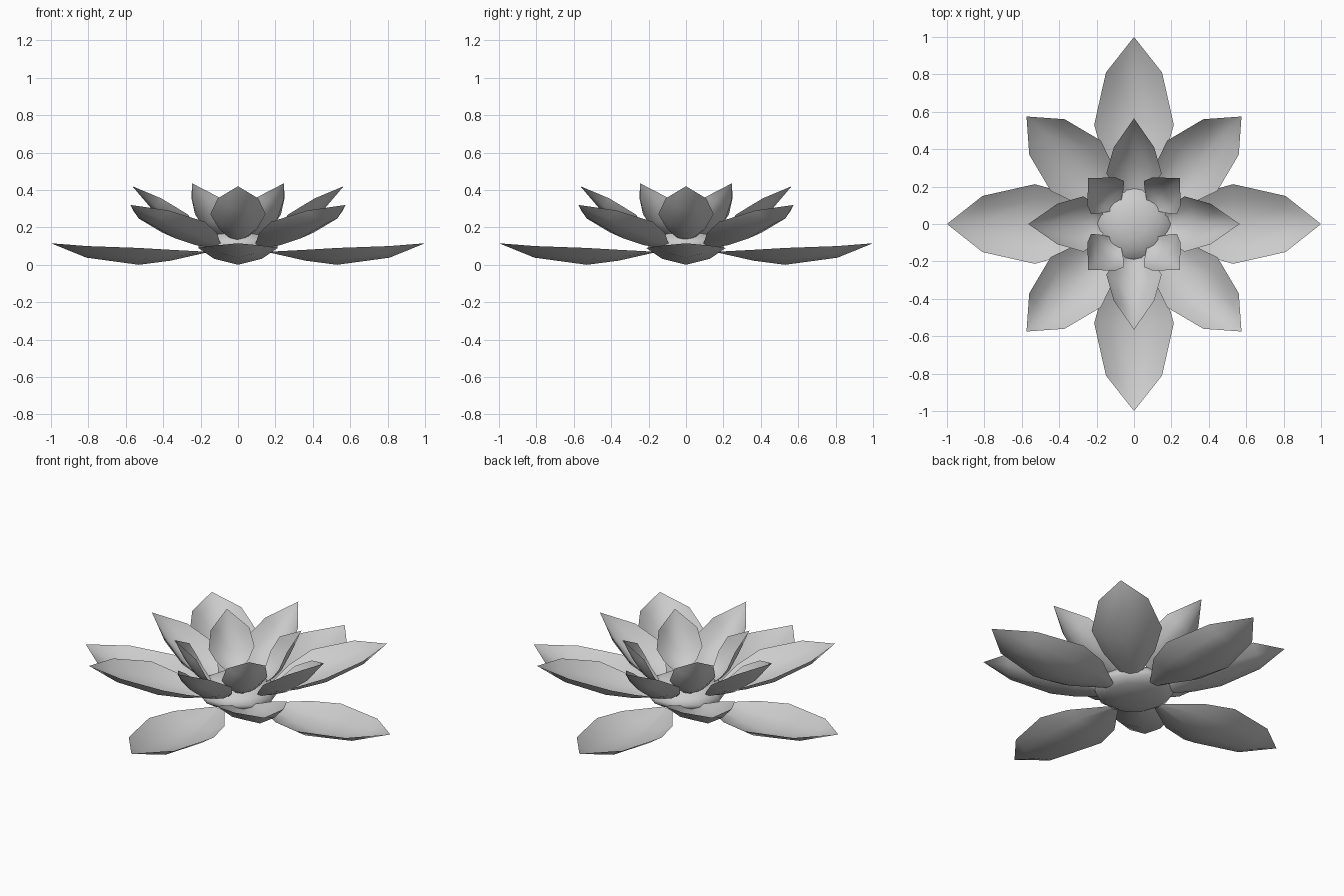
import bpy, bmesh
from math import cos, sin, pi

if "Cube" in bpy.data.objects:
    bpy.data.objects.remove(bpy.data.objects["Cube"])


def make_object(name, bm):
    bmesh.ops.recalc_face_normals(bm, faces=bm.faces)
    for f in bm.faces:
        f.smooth = True
    me = bpy.data.meshes.new(name)
    bm.to_mesh(me)
    bm.free()
    ob = bpy.data.objects.new(name, me)
    bpy.context.collection.objects.link(ob)
    return ob


def petal_ring(name, start, rows, tip):
    """Four cupped petals; row = centre r, centre z, edge r, half width, edge z."""
    cols = (-1, -0.6, 0, 0.6, 1)
    for k in range(4):
        a = start + k * pi / 2
        bm = bmesh.new()

        def vert(r, w, z):
            return bm.verts.new((r * cos(a) - w * sin(a), r * sin(a) + w * cos(a), z))

        grid = [[vert(rc + (re - rc) * u * u, w * u, zc + (ze - zc) * u * u)
                 for u in cols] for rc, zc, re, w, ze in rows]
        for lo, hi in zip(grid, grid[1:]):
            for i in range(4):
                bm.faces.new((lo[i], hi[i], hi[i + 1], lo[i + 1]))
        # pointed end
        t = vert(tip[0], 0, tip[1])
        for i in range(4):
            bm.faces.new((grid[-1][i], t, grid[-1][i + 1]))
        make_object(f"{name}_{k + 1}", bm)


# Four rings of petals, from the lowest to the innermost
petal_ring("outer_petal", 0, [
    (.17, .065, .17, .03, .07), (.36, .022, .36, .165, .08),
    (.53, .0, .53, .213, .09), (.81, .038, .81, .15, .10)], (1.0, .115))
petal_ring("middle_petal", pi / 4, [
    (.15, .085, .15, .03, .09), (.32, .105, .30, .14, .17),
    (.47, .14, .44, .19, .23), (.68, .225, .658, .134, .29)], (.813, .32))
petal_ring("inner_petal", 0, [
    (.15, .125, .15, .03, .13), (.23, .145, .20, .10, .19),
    (.32, .185, .27, .148, .27), (.45, .285, .41, .108, .355)], (.565, .42))
petal_ring("core_petal", pi / 4, [
    (.13, .15, .13, .03, .155), (.19, .18, .17, .09, .21),
    (.235, .225, .20, .125, .27), (.295, .325, .247, .106, .36)], (.346, .435))

# Rounded flower centre, lathed from a half profile
profile = [(.08, .04), (.16, .06), (.21, .09), (.215, .115), (.19, .145), (.14, .175), (.075, .195)]
n = 10
bm = bmesh.new()
rings = [[bm.verts.new((r * cos(2 * pi * i / n), r * sin(2 * pi * i / n), z))
          for i in range(n)] for r, z in profile]
for lo, hi in zip(rings, rings[1:]):
    for i in range(n):
        j = (i + 1) % n
        bm.faces.new((lo[i], lo[j], hi[j], hi[i]))
bm.faces.new(rings[0][::-1])
bm.faces.new(rings[-1])
make_object("flower_centre", bm)
